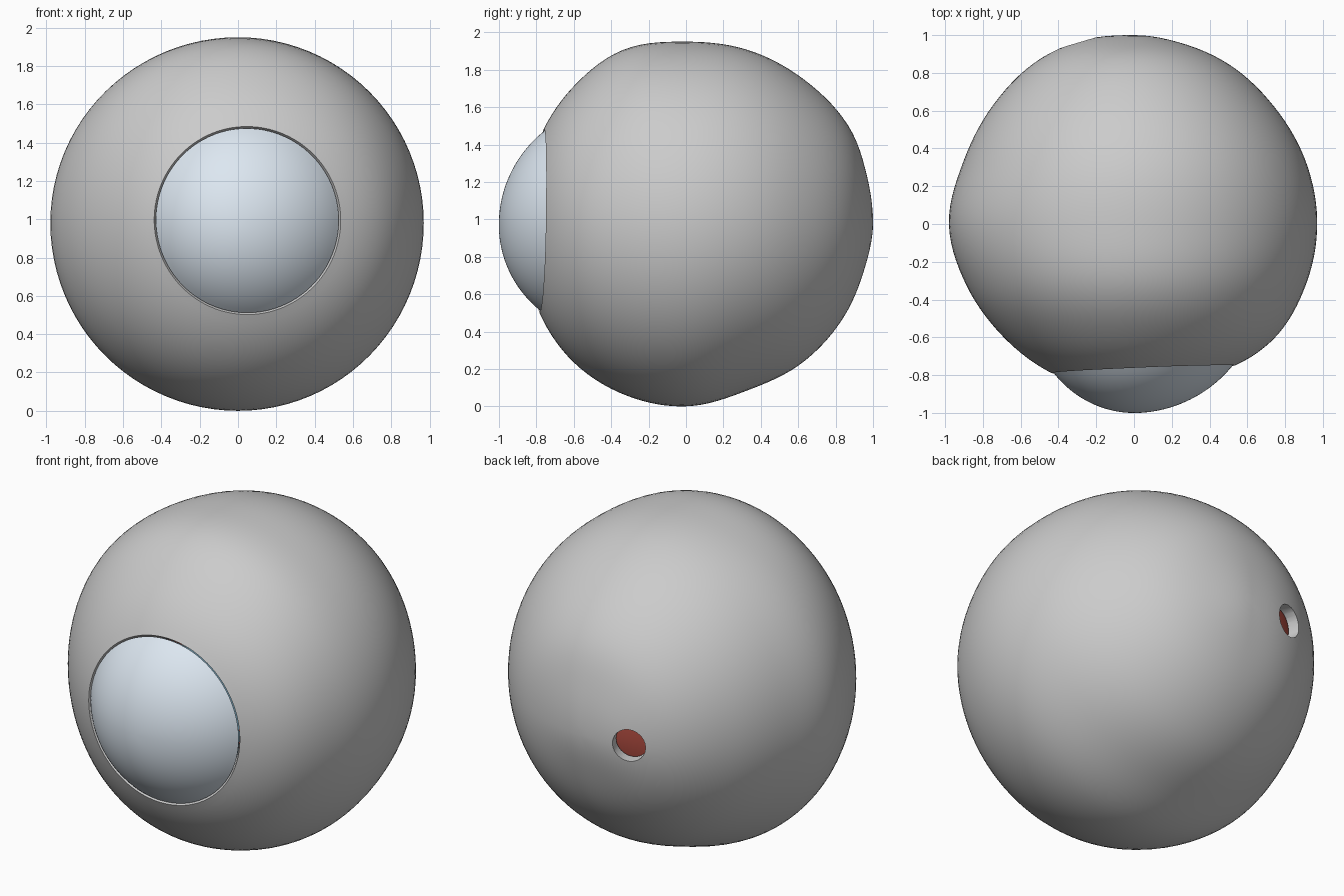
import bpy, bmesh, math
from mathutils import Vector

if "Cube" in bpy.data.objects:
    bpy.data.objects.remove(bpy.data.objects["Cube"])

C = Vector((0, 0, 0.98))          # centre of the globe
N = 96                            # points round the viewing axis

# Radius from centre, by polar angle from the front, along four meridians
ANG = [25, 50, 70, 90, 110, 130, 150, 165, 180]
TOP = [.895, .945, .985, .97, .983, .994, 1.012, 1.0, 1.0]
BOTTOM = [.905, .955, .975, .98, .953, .972, .982, .985, 1.0]
RIGHT = [.89, .957, .965, .97, .968, .968, .984, .99, 1.0]
LEFT = [.90, .915, .945, .98, .962, .976, 1.005, 1.01, 1.0]


def curve(tab, a):
    """Smooth (cubic Hermite) interpolation of one meridian."""
    n = len(ANG)
    i = max(k for k in range(n - 1) if ANG[k] <= a or k == 0)

    def slope(k):
        if k == n - 1:
            return 0
        j = max(k - 1, 0)
        return (tab[k + 1] - tab[j]) / (ANG[k + 1] - ANG[j])
    h = ANG[i + 1] - ANG[i]
    t = (a - ANG[i]) / h
    return ((2*t**3 - 3*t*t + 1) * tab[i] + (t**3 - 2*t*t + t) * h * slope(i)
            + (3*t*t - 2*t**3) * tab[i + 1] + (t**3 - t*t) * h * slope(i + 1))


def globe_point(a, phi, scale=1.0):
    c, s = math.cos(phi), math.sin(phi)
    r = scale * (c*c * curve(RIGHT if c > 0 else LEFT, a)
                 + s*s * curve(TOP if s > 0 else BOTTOM, a))
    t = math.radians(a)
    return C + r * Vector((math.sin(t) * c, -math.cos(t), math.sin(t) * s))


def rim_angle(phi):
    return 32.3 + 3.3 * math.cos(phi) + 1.1 * math.sin(phi)


def loft(name, rings, colour=None, loop=False):
    """Skin a list of rings; a single-point ring becomes a pole."""
    bm = bmesh.new()
    vs = [[bm.verts.new(p) for p in r] for r in rings]
    for a, b in zip(vs, vs[1:] + (vs[:1] if loop else [])):
        for i in range(N):
            j = (i + 1) % N
            q = [a[i % len(a)], a[j % len(a)], b[j % len(b)], b[i % len(b)]]
            q = list(dict.fromkeys(q))
            if len(q) > 2:
                bm.faces.new(q)
    bmesh.ops.recalc_face_normals(bm, faces=bm.faces)
    me = bpy.data.meshes.new(name)
    bm.to_mesh(me)
    bm.free()
    ob = bpy.data.objects.new(name, me)
    bpy.context.collection.objects.link(ob)
    if colour:
        m = bpy.data.materials.new(name)
        m.diffuse_color = (*colour, 1)
        m.use_nodes = True
        m.node_tree.nodes["Principled BSDF"].inputs["Base Color"].default_value = m.diffuse_color
        me.materials.append(m)
    return ob


def smooth(ob):
    bpy.ops.object.select_all(action='DESELECT')
    ob.select_set(True)
    bpy.context.view_layer.objects.active = ob
    bpy.ops.object.shade_smooth_by_angle(angle=math.radians(35))


PHI = [2 * math.pi * i / N for i in range(N)]


def shell_rings(scale, steps=52):
    out = []
    for k in range(steps):
        out.append([globe_point(rim_angle(p) + (180 - rim_angle(p)) * k / steps, p, scale)
                    for p in PHI])
    return out + [[globe_point(180, 0, scale)]]


# Thick white outer wall, open at the front
outer = loft("sclera", shell_rings(1.0) + shell_rings(0.935)[::-1], loop=True)

# Nerve opening at the back
axis = Vector((-.285, .93, 0)).normalized()
bpy.ops.mesh.primitive_cylinder_add(vertices=24, radius=0.095, depth=0.4,
                                    location=C + axis * 0.97,
                                    rotation=axis.to_track_quat('Z', 'Y').to_euler())
cutter = bpy.context.object
cutter.name = "nerve_opening_cutter"
cutter.hide_render = True
mod = outer.modifiers.new("nerve_opening", 'BOOLEAN')
mod.object = cutter
mod.operation = 'DIFFERENCE'
bpy.context.view_layer.objects.active = outer
bpy.ops.object.modifier_apply(modifier=mod.name)
bpy.data.objects.remove(cutter)
smooth(outer)

# Red lining inside the wall
smooth(loft("inner_lining", shell_rings(0.925), (.42, .07, .05)))

# Clear front dome, fitted just inside the rim
rim = [globe_point(rim_angle(p), p, 0.995) for p in PHI]
mid = sum(rim, Vector()) / N
rim = [mid + (p - mid) * 0.985 for p in rim]
rad, rise = 0.485, 1.0 + mid.y
R = (rad * rad + rise * rise) / (2 * rise)
dome = []
for k in range(24):
    s = 1 - k / 24
    h = math.sqrt(R * R - (s * rad) ** 2) - (R - rise)
    dome.append([mid + (p - mid) * s + Vector((0, -h, 0)) for p in rim])
dome.append([Vector((mid.x, -1.0, mid.z))])
smooth(loft("cornea", dome, (.72, .80, .88)))

# Coloured ring and lens behind the dome
iris = [[mid + (p - mid) * s + Vector((0, d, 0)) for p in rim]
        for s, d in ((.97, .03), (.65, .0), (.36, -.01))]
smooth(loft("iris", iris, (.15, .3, .4)))
bpy.ops.mesh.primitive_uv_sphere_add(segments=32, ring_count=16, radius=0.36,
                                     location=mid + Vector((0, .21, 0)))
lens = bpy.context.object
lens.name = "lens"
lens.scale = (1, .5, 1)
bpy.ops.object.transform_apply(location=False, rotation=False, scale=True)
smooth(lens)
